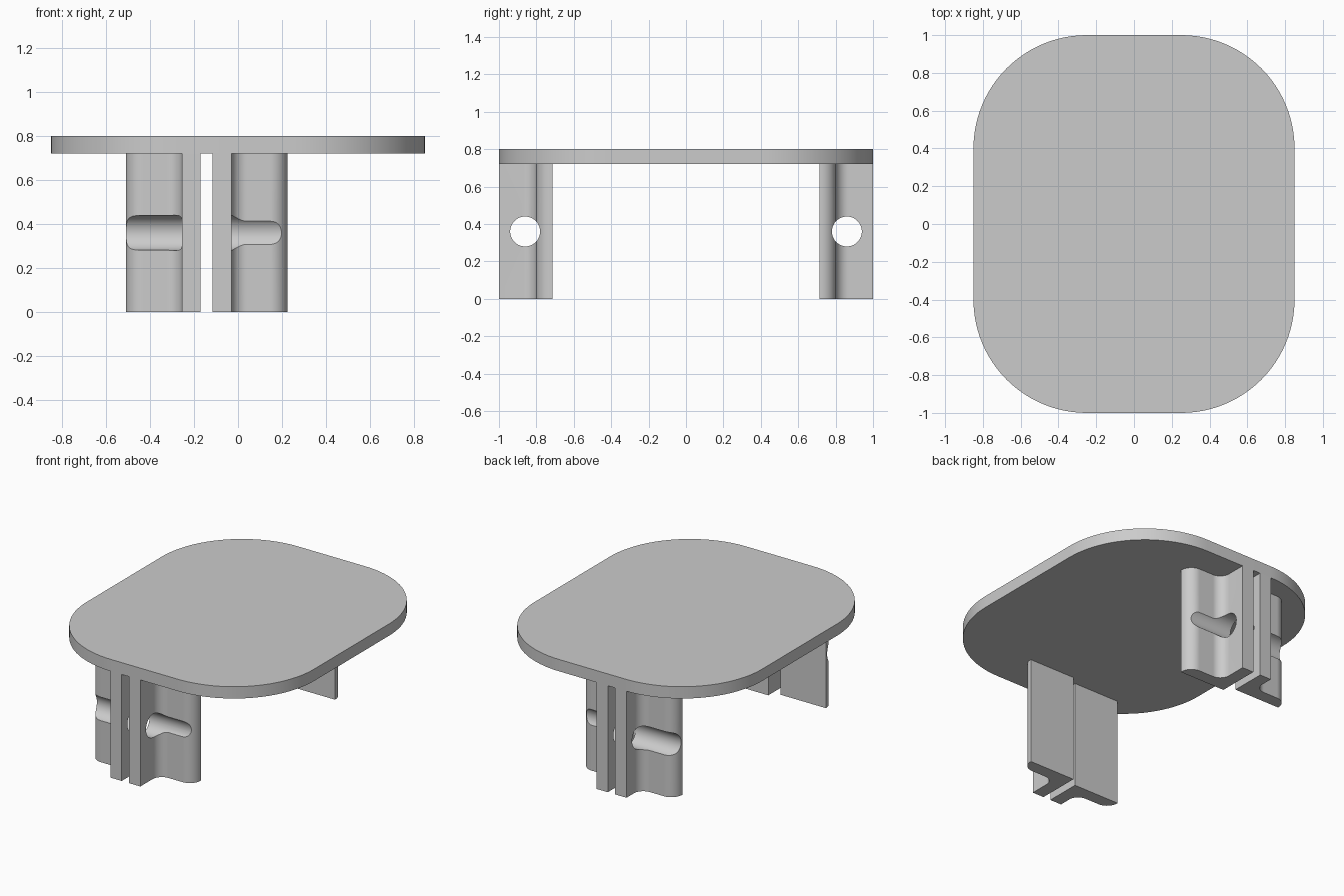
import bpy
import bmesh
from math import sin, cos, radians

cube = bpy.data.objects.get("Cube")
if cube:
    bpy.data.objects.remove(cube, do_unlink=True)

# Material
GREY = (0.6, 0.6, 0.6, 1)
grey = bpy.data.materials.new("plain grey")
grey.use_nodes = True
grey.diffuse_color = GREY
grey.node_tree.nodes["Principled BSDF"].inputs["Base Color"].default_value = GREY

TOP, UNDER = 0.80, 0.72          # table top heights
HOLE_Y, HOLE_Z, HOLE_R = 0.86, 0.36, 0.08


def arc(cx, cy, r, start, end, steps=16):
    """Points on a circular arc, angles in degrees."""
    angles = [radians(start + (end - start) * i / steps) for i in range(steps + 1)]
    return [(cx + r * cos(a), cy + r * sin(a)) for a in angles]


def extrude(name, outline, z0, z1):
    """Upright prism from a closed outline."""
    bm = bmesh.new()
    face = bm.faces.new([bm.verts.new((x, y, z0)) for x, y in outline])
    side = bmesh.ops.extrude_face_region(bm, geom=[face])
    verts = [g for g in side["geom"] if isinstance(g, bmesh.types.BMVert)]
    bmesh.ops.translate(bm, verts=verts, vec=(0, 0, z1 - z0))
    bmesh.ops.recalc_face_normals(bm, faces=bm.faces)
    mesh = bpy.data.meshes.new(name)
    bm.to_mesh(mesh)
    bm.free()
    mesh.materials.append(grey)
    obj = bpy.data.objects.new(name, mesh)
    bpy.context.collection.objects.link(obj)
    return obj


def activate(obj):
    bpy.ops.object.select_all(action='DESELECT')
    obj.select_set(True)
    bpy.context.view_layer.objects.active = obj


def smooth(obj):
    activate(obj)
    bpy.ops.object.shade_smooth_by_angle(angle=radians(30))


def leg_outline(gap_x, x_dir, front, back, y_dir):
    """Square post at the gap, a fillet, then a web with a rounded end."""
    post, length, fillet, bull = 0.085, 0.34, 0.07, 0.08
    pts = [(0, back), (0, -1), (post, -1)]
    pts += arc(post + fillet, front - fillet, fillet, 180, 90)
    pts += arc(length - bull, front + bull, bull, 90 + 180, 360)
    pts.append((length, back))
    return [(gap_x + x_dir * x, y_dir * y) for x, y in pts]


def drill(obj, y_dir):
    """Round hole running sideways through a leg."""
    bpy.ops.mesh.primitive_cylinder_add(
        vertices=64, radius=HOLE_R, depth=3,
        location=(0, y_dir * -HOLE_Y, HOLE_Z), rotation=(0, radians(90), 0))
    cutter = bpy.context.object
    cutter.name = "hole_cutter"
    cutter.hide_render = True
    cutter.data.materials.append(grey)
    mod = obj.modifiers.new("hole", 'BOOLEAN')
    mod.operation = 'DIFFERENCE'
    mod.solver = 'EXACT'
    mod.object = cutter
    activate(obj)
    bpy.ops.object.modifier_apply(modifier=mod.name)
    bpy.data.objects.remove(cutter, do_unlink=True)


# Table top: rounded rectangle slab
CORNER, CX, CY = 0.6, 0.25, 0.4
outline = []
for sx, sy, start in ((1, 1, 0), (-1, 1, 90), (-1, -1, 180), (1, -1, 270)):
    outline += arc(sx * CX, sy * CY, CORNER, start, start + 90, 24)
smooth(extrude("table_top", outline, UNDER, TOP))

# Legs: two drilled posts at each end, mirrored front to back
for end, y_dir in (("front", 1), ("back", -1)):
    for side, gap_x, x_dir, front, back in (
            ("left", -0.115, 1, -0.80, -0.715),
            ("right", -0.17, -1, -0.85, -0.765)):
        leg = extrude(f"{end}_{side}_leg",
                      leg_outline(gap_x, x_dir, front, back, y_dir), 0, UNDER)
        drill(leg, y_dir)
        smooth(leg)
